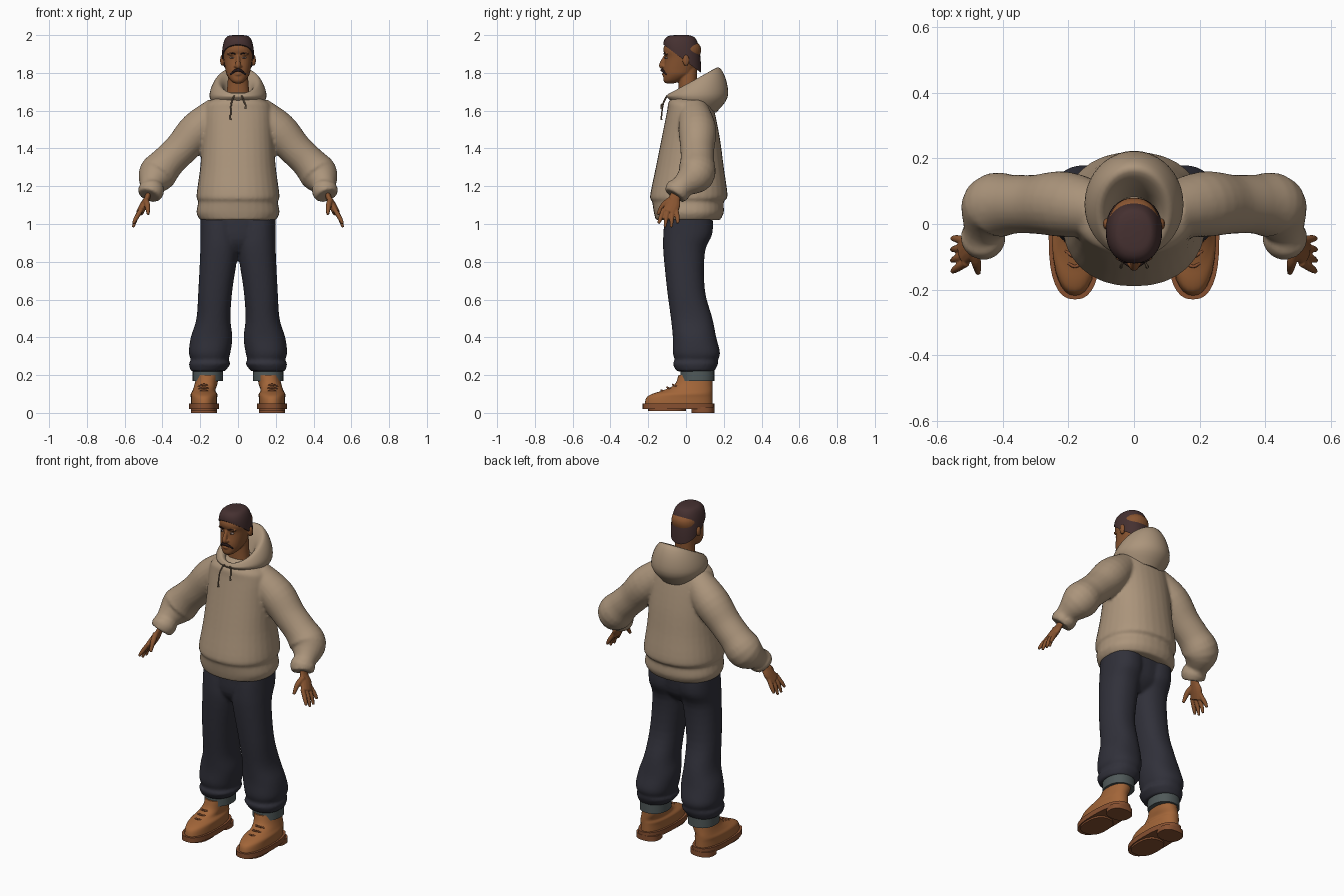
import bpy, bmesh, math
from mathutils import Vector

cube = bpy.data.objects.get("Cube")
if cube:
    bpy.data.objects.remove(cube, do_unlink=True)


def material(name, red, green, blue):
    m = bpy.data.materials.new(name)
    m.use_nodes = True
    m.diffuse_color = (red, green, blue, 1)
    shader = m.node_tree.nodes["Principled BSDF"]
    shader.inputs["Base Color"].default_value = (red, green, blue, 1)
    shader.inputs["Roughness"].default_value = .8
    return m


beige = material("beige cloth", .41, .3, .2)
cord = material("dark beige cord", .2, .14, .09)
navy = material("navy denim", .03, .03, .042)
grey = material("grey lining", .08, .1, .1)
skin = material("brown skin", .25, .09, .03)
hair = material("dark brown hair", .06, .03, .03)
black = material("near black", .02, .01, .01)
tan = material("tan leather", .36, .13, .04)
rubber = material("dark tan rubber", .24, .08, .03)
white = material("eye white", .4, .3, .26)


def smooth_path(rows, steps):
    """Catmull-Rom interpolation through rows of equal length."""
    out, last = [], len(rows) - 1
    for i in range(last):
        a, b, c, d = rows[max(i - 1, 0)], rows[i], rows[i + 1], rows[min(i + 2, last)]
        for k in range(steps):
            t = k / steps
            out.append([q + t * (r - p + t * (2 * p - 5 * q + 4 * r - s + t * (3 * (q - r) + s - p))) / 2
                        for p, q, r, s in zip(a, b, c, d)])
    return out + [list(rows[-1])]


def skin_rings(bm, rings):
    rings = [[bm.verts.new(point) for point in ring] for ring in rings]
    count = len(rings[0])
    for low, high in zip(rings, rings[1:]):
        for i in range(count):
            j = (i + 1) % count
            bm.faces.new((low[i], low[j], high[j], high[i]))
    bm.faces.new(rings[0])
    bm.faces.new(rings[-1])


def level(z, front, back, half, centre=0, tilt=0):
    """One ring of a stack; tilt raises its back edge."""
    return (z, front, back, half, centre, tilt)


def stack(bm, levels, side=1, power=.9, sides=32, steps=4):
    """Loft of rounded rings stacked upward."""
    rings = []
    for z, front, back, half, centre, tilt in smooth_path(levels, steps):
        ring = []
        for i in range(sides):
            angle = math.tau * i / sides
            c, s = (math.copysign(abs(f(angle)) ** power, f(angle)) for f in (math.cos, math.sin))
            depth = (1 + s) / 2
            ring.append((side * (centre + half * c), front + (back - front) * depth, z + tilt * depth))
        rings.append(ring)
    skin_rings(bm, rings)


def tube(bm, rows, side=1, flat=1, sides=12, steps=4):
    """Tapered tube through rows of x, y, z, radius; flat thins it across."""
    path = smooth_path(rows, steps)
    points = [Vector(row[:3]) for row in path]
    rings = []
    for i, row in enumerate(path):
        along = (points[min(i + 1, len(points) - 1)] - points[max(i - 1, 0)]).normalized()
        guide = Vector((0, 1, 0)) if abs(along.y) < .9 else Vector((0, 0, 1))
        wide = (guide - along * along.dot(guide)).normalized()
        thin = along.cross(wide) * flat
        ring = []
        for k in range(sides):
            angle = math.tau * k / sides
            p = points[i] + row[3] * (wide * math.cos(angle) + thin * math.sin(angle))
            ring.append((side * p.x, p.y, p.z))
        rings.append(ring)
    skin_rings(bm, rings)


def ball(bm, centre, size):
    made = bmesh.ops.create_uvsphere(bm, u_segments=16, v_segments=10, radius=1)["verts"]
    for vert in made:
        vert.co = Vector(centre) + Vector([a * b for a, b in zip(vert.co, size)])


def finish(name, bm, mat, voxel=0):
    """Turn the mesh into an object; a voxel size fuses its pieces into one skin."""
    bmesh.ops.recalc_face_normals(bm, faces=bm.faces)
    mesh = bpy.data.meshes.new(name)
    bm.to_mesh(mesh)
    bm.free()
    mesh.materials.append(mat)
    ob = bpy.data.objects.new(name, mesh)
    bpy.context.collection.objects.link(ob)
    bpy.context.view_layer.objects.active = ob
    ob.select_set(True)
    bpy.ops.object.shade_smooth_by_angle(angle=math.radians(50))
    ob.select_set(False)
    if voxel:
        fuse = ob.modifiers.new("fuse", 'REMESH')
        fuse.mode, fuse.voxel_size, fuse.use_smooth_shade = 'VOXEL', voxel, True
        soften = ob.modifiers.new("soften", 'SMOOTH')
        soften.factor, soften.iterations = .5, 3


# Hoodie body and sleeves, fused into one garment
bm = bmesh.new()
stack(bm, [level(1.02, -.16, .18, .2), level(1.06, -.17, .2, .22), level(1.12, -.18, .2, .21),
           level(1.15, -.19, .22, .22), level(1.3, -.16, .2, .2), level(1.45, -.13, .18, .19),
           level(1.6, -.1, .15, .18), level(1.65, -.09, .13, .15), level(1.7, -.04, .08, .05)])
for side in (-1, 1):
    tube(bm, [(.1, .04, 1.6, .08), (.21, .06, 1.5, .1), (.3, .06, 1.4, .09), (.37, .06, 1.33, .09),
              (.43, .05, 1.26, .1), (.46, -.02, 1.2, .06), (.46, -.04, 1.18, .07),
              (.47, -.06, 1.15, .06)], side, sides=24)
finish("hoodie", bm, beige, .009)

# Hood resting behind the neck, rolled over into the opening
bm = bmesh.new()
stack(bm, [level(1.64, -.07, .16, .12, tilt=-.05), level(1.67, -.1, .22, .15),
           level(1.68, -.1, .21, .14, tilt=.09), level(1.69, -.09, .17, .11, tilt=.14),
           level(1.68, -.07, .12, .08, tilt=.1), level(1.65, -.06, .08, .07, tilt=.04)], power=1, sides=40)
finish("hood", bm, beige)

# Trousers: two baggy legs and a pelvis, fused
bm = bmesh.new()
stack(bm, [level(.85, -.07, .06, .06), level(.92, -.11, .12, .16), level(1.06, -.11, .14, .18)])
for side in (-1, 1):
    stack(bm, [level(.22, -.05, .15, .09, .16), level(.26, -.07, .17, .11, .15), level(.28, -.06, .17, .1, .15),
               level(.32, -.07, .18, .11, .15), level(.4, -.07, .16, .11, .14), level(.5, -.08, .14, .09, .13),
               level(.65, -.1, .1, .09, .12), level(.85, -.12, .1, .1, .1), level(.95, -.12, .14, .1, .1),
               level(1.06, -.11, .14, .1, .1)], side)
finish("trousers", bm, navy, .009)

for side, name in ((-1, "right"), (1, "left")):
    # Drawstring with a knotted end
    end = 1.58 + side * .03
    bm = bmesh.new()
    tube(bm, [(.02, -.1, 1.68, .004), (.035, -.12, 1.64, .004), (.04, -.13, end + .02, .004),
              (.04, -.13, end, .006)], side, sides=8)
    finish(name + "_drawstring", bm, cord)

    # Turned-up cuff, boot, sole and laces
    bm = bmesh.new()
    stack(bm, [level(z, -.03, .15, .08, .16) for z in (.17, .23)], side, steps=1)
    finish(name + "_cuff", bm, grey)

    bm = bmesh.new()
    stack(bm, [level(.04, -.22, .14, .07, .18), level(.08, -.21, .14, .07, .18), level(.1, -.18, .14, .07, .18),
               level(.12, -.12, .14, .06, .18), level(.15, -.06, .14, .06, .17), level(.2, -.04, .14, .06, .16)], side)
    finish(name + "_boot", bm, tan)

    bm = bmesh.new()
    for bottom, top, front, back, half in ((.02, .05, -.23, .15, .08), (0, .03, .03, .15, .07), (.01, .03, -.2, 0, .07)):
        stack(bm, [level(z, front, back, half, .18) for z in (bottom, top)], side, .8, steps=1)
    finish(name + "_boot_sole", bm, rubber)

    bm = bmesh.new()
    for k in range(3):
        y, z = -.07 - .03 * k, .15 - .015 * k
        tube(bm, [(.18 + .03 * d, y + .02 * abs(d), z - .01 * abs(d), .005) for d in (-1, 0, 1)], side, sides=8)
    finish(name + "_laces", bm, rubber)

    # Hand: palm, four fanned fingers and a thumb, fused
    bm = bmesh.new()
    tube(bm, [(.47, -.04, 1.18, .03), (.48, -.06, 1.14, .03), (.5, -.07, 1.1, .04), (.52, -.09, 1.06, .04)],
         side, flat=.5)
    for i in range(4):
        fan = i - 1.5
        tip = .98 + .01 * fan * fan
        tube(bm, [(.51, -.085 + .022 * fan, 1.08, .012), (.54, -.09 + .03 * fan, 1.03, .012),
                  (.555, -.095 + .034 * fan, tip, .007)], side)
    tube(bm, [(.49, -.08, 1.13, .016), (.48, -.12, 1.1, .015), (.475, -.15, 1.05, .008)], side)
    finish(name + "_hand", bm, skin, .004)

    # Eye, pupil and eyebrow
    bm = bmesh.new()
    ball(bm, (side * .032, -.102, 1.88), (.012, .01, .005))
    finish(name + "_eye", bm, white)
    bm = bmesh.new()
    ball(bm, (side * .032, -.11, 1.88), (.004, .004, .004))
    finish(name + "_pupil", bm, black)
    bm = bmesh.new()
    tube(bm, [(.014, -.116, 1.9, .003), (.035, -.113, 1.905, .004), (.055, -.1, 1.9, .002)], side, sides=8)
    finish(name + "_eyebrow", bm, black)

# Head and neck, with nose, lips, brow ridge and ears fused on
bm = bmesh.new()
stack(bm, [level(1.745, -.11, -.06, .02), level(1.76, -.12, -.02, .04), level(1.79, -.12, .03, .06),
           level(1.82, -.12, .05, .067), level(1.88, -.11, .07, .077), level(1.92, -.12, .08, .08),
           level(1.95, -.11, .07, .07), level(1.98, -.07, .03, .04)])
stack(bm, [level(1.62, -.05, .08, .08), level(1.7, -.04, .06, .06), level(1.83, -.04, .06, .05)])
tube(bm, [(0, -.11, 1.89, .008), (0, -.13, 1.84, .014), (0, -.12, 1.83, .01)])
tube(bm, [(.024 * d, -.12 + .01 * abs(d), 1.793, .008 - .004 * abs(d)) for d in (-1, 0, 1)])
for side in (-1, 1):
    ball(bm, (side * .013, -.12, 1.836), (.01, .01, .007))
    ball(bm, (side * .033, -.103, 1.9), (.024, .012, .007))
    ball(bm, (side * .083, 0, 1.866), (.012, .018, .03))
finish("head", bm, skin, .004)

# Cropped hair: a dome whose rim falls from the forehead to the nape
bm = bmesh.new()
dome = []
for k in range(8):
    rise, spread = math.sin(k / 7 * 1.5), math.cos(k / 7 * 1.5) ** .4
    dome.append(level(1.95 + .05 * rise, -.02 - .1 * spread, -.02 + .1 * spread, .086 * spread,
                      tilt=.15 * (rise - 1)))
stack(bm, dome)
finish("hair", bm, hair)

# Moustache
bm = bmesh.new()
tube(bm, [(.02 * d, -.127 + .006 * d * d, 1.815 - .006 * d * d, .008 - .001 * d * d) for d in (-2, -1, 0, 1, 2)])
finish("moustache", bm, black)
